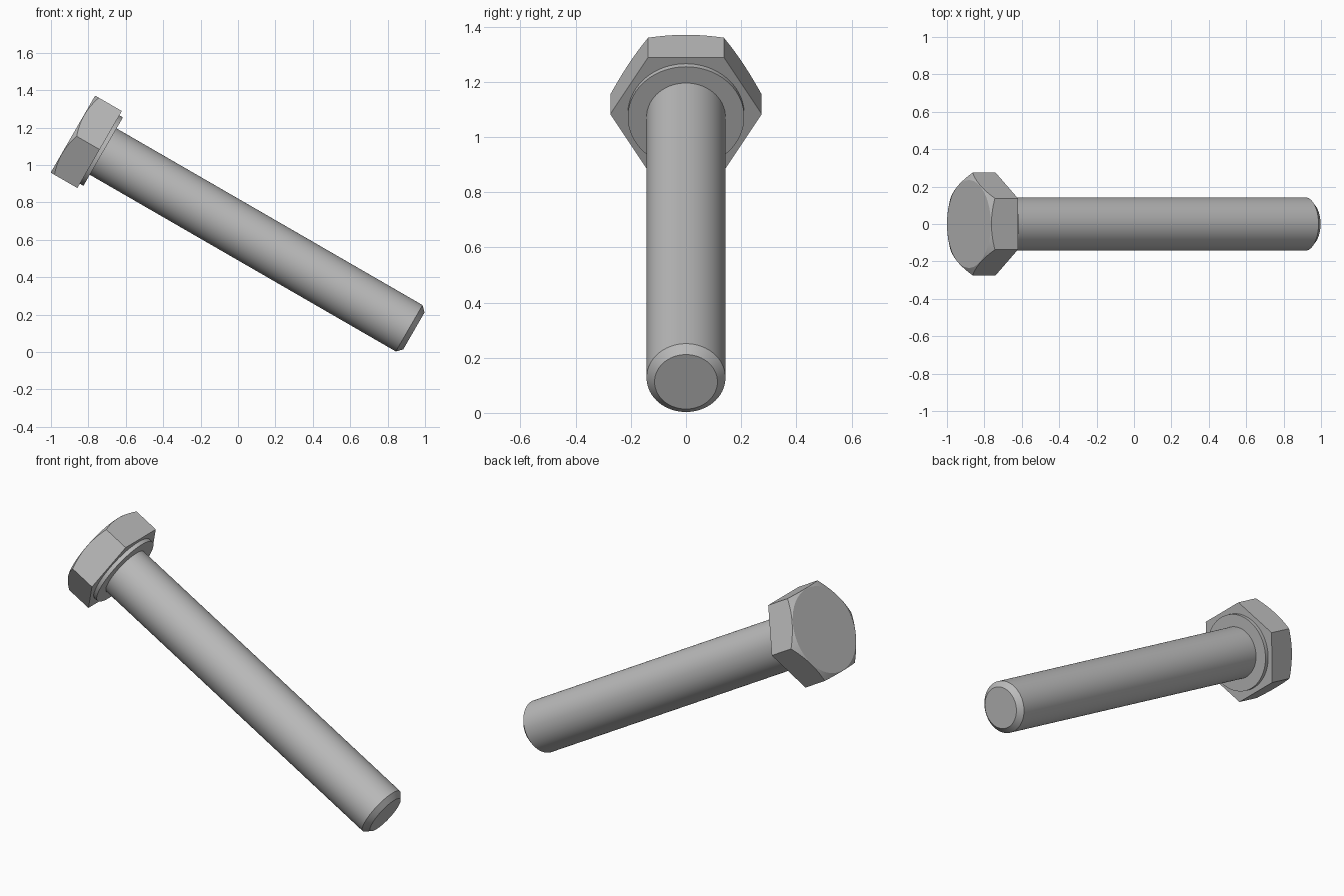
import bpy, bmesh, math
from mathutils import Matrix, Vector

cube = bpy.data.objects.get("Cube")
if cube:
    bpy.data.objects.remove(cube, do_unlink=True)

# Plain steel colour
steel = bpy.data.materials.new("steel_grey")
steel.use_nodes = True
color = (0.5, 0.5, 0.5, 1)
steel.diffuse_color = color
steel.node_tree.nodes["Principled BSDF"].inputs["Base Color"].default_value = color

# Bolt axis: 30 degrees below the horizontal, pointing to +x
TILT = Matrix.Rotation(math.radians(120), 4, 'Y')
PLACE = Matrix.Translation(TILT @ Vector((-0.5677, 0, 0))) @ TILT

# Stations along the axis and main radii
TOP, UNDER, COLLAR, TIP = -1.347, -1.182, -1.16, 0.758
CORNER, FLAT, SHANK = 0.2745, 0.2375, 0.143


def lathe(name, profile, sides=96, turn=0.0):
    """Closed solid of revolution from (radius, station) pairs."""
    bm = bmesh.new()
    rings = []
    for r, z in profile:
        angles = [turn + math.tau * i / sides for i in range(sides)]
        rings.append([bm.verts.new((r * math.cos(a), r * math.sin(a), z)) for a in angles])
    for low, high in zip(rings, rings[1:]):
        for i in range(sides):
            j = (i + 1) % sides
            bm.faces.new((low[i], low[j], high[j], high[i]))
    bm.faces.new(rings[0][::-1])
    bm.faces.new(rings[-1])
    bmesh.ops.recalc_face_normals(bm, faces=bm.faces)
    mesh = bpy.data.meshes.new(name)
    bm.to_mesh(mesh)
    bm.free()
    mesh.materials.append(steel)
    obj = bpy.data.objects.new(name, mesh)
    bpy.context.collection.objects.link(obj)
    obj.matrix_world = PLACE
    return obj


def select(obj):
    bpy.ops.object.select_all(action='DESELECT')
    obj.select_set(True)
    bpy.context.view_layer.objects.active = obj


def smooth(obj):
    select(obj)
    bpy.ops.object.shade_smooth_by_angle(angle=math.radians(25))


# Hexagonal head, its outer corners trimmed by a 30 degree cone
head = lathe("hex_head", [(CORNER, TOP), (CORNER, UNDER)], 6, math.pi / 2)
rim = FLAT - 0.003
reach = 0.1
wide = rim + reach / math.tan(math.radians(30))
cone = lathe("head_chamfer_cutter", [(rim, TOP), (wide, TOP + reach), (wide, UNDER + reach)])
cone.hide_render = True
trim = head.modifiers.new("chamfer", 'BOOLEAN')
trim.operation = 'INTERSECT'
trim.solver = 'EXACT'
trim.object = cone
select(head)
bpy.ops.object.modifier_apply(modifier=trim.name)
bpy.data.objects.remove(cone, do_unlink=True)
smooth(head)

# Round bearing collar under the head
smooth(lathe("bearing_collar", [(0.211, UNDER - 0.01), (0.211, COLLAR)]))

# Plain shank with a chamfered tip
smooth(lathe("shank", [(SHANK, UNDER), (SHANK, TIP - 0.029), (0.114, TIP)]))
